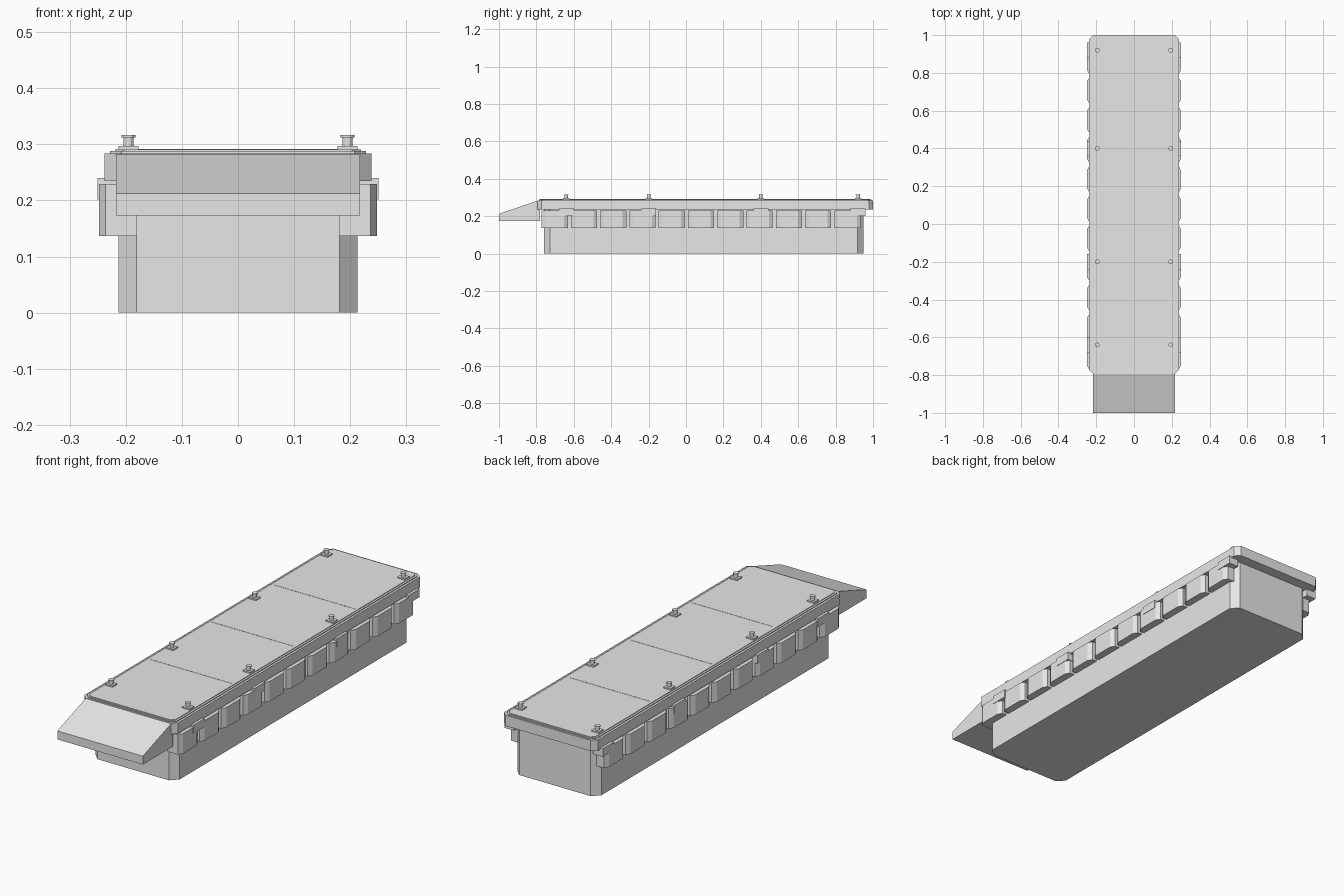
import bpy, bmesh

cube = bpy.data.objects.get("Cube")
if cube:
    bpy.data.objects.remove(cube, do_unlink=True)

grey = bpy.data.materials.new("light_grey")
grey.use_nodes = True
grey.diffuse_color = (0.8, 0.8, 0.8, 1)
grey.node_tree.nodes["Principled BSDF"].inputs["Base Color"].default_value = (0.8, 0.8, 0.8, 1)


def finish(name, bm):
    bmesh.ops.recalc_face_normals(bm, faces=bm.faces)
    mesh = bpy.data.meshes.new(name)
    bm.to_mesh(mesh)
    bm.free()
    mesh.materials.append(grey)
    obj = bpy.data.objects.new(name, mesh)
    bpy.context.collection.objects.link(obj)
    return obj


def extrude(bm, points, offset):
    """Add a closed prism from an outline of 3D points."""
    face = bm.faces.new([bm.verts.new(p) for p in points])
    made = bmesh.ops.extrude_face_region(bm, geom=[face], use_keep_orig=True)
    moved = [v for v in made["geom"] if isinstance(v, bmesh.types.BMVert)]
    bmesh.ops.translate(bm, verts=moved, vec=offset)


def slab(bm, x, y, z, cut=0.0):
    """Add a block, with its upright corners cut off if asked."""
    (x0, x1), (y0, y1), (z0, z1) = x, y, z
    if cut:
        plan = [(x0 + cut, y0), (x1 - cut, y0), (x1, y0 + cut), (x1, y1 - cut),
                (x1 - cut, y1), (x0 + cut, y1), (x0, y1 - cut), (x0, y0 + cut)]
    else:
        plan = [(x0, y0), (x1, y0), (x1, y1), (x0, y1)]
    extrude(bm, [(a, b, z0) for a, b in plan], (0, 0, z1 - z0))


def block(name, x, y, z, cut=0.0):
    bm = bmesh.new()
    slab(bm, x, y, z, cut)
    return finish(name, bm)


def mirror(obj):
    obj.modifiers.new("Mirror", 'MIRROR')


# Hull and layered deck
block("hull", (-0.213, 0.213), (-0.76, 0.95), (0, 0.238), 0.032)
block("deck", (-0.238, 0.238), (-0.795, 1.0), (0.235, 0.284), 0.022)
block("deck_rim", (-0.228, 0.228), (-0.787, 0.992), (0.284, 0.288), 0.02)
block("deck_plate", (-0.219, 0.219), (-0.78, 0.985), (0.288, 0.291), 0.016)

# Sloping bow ramp
bm = bmesh.new()
side = [(-1.0, 0.173), (-1.0, 0.212), (-0.79, 0.284), (-0.78, 0.284), (-0.78, 0.173)]
extrude(bm, [(-0.217, y, z) for y, z in side], (0.434, 0, 0))
finish("bow_ramp", bm)

# Seams between deck panels
bm = bmesh.new()
for i in range(3):
    y = -0.34 + 0.4475 * i
    slab(bm, (-0.205, 0.205), (y - 0.002, y + 0.002), (0.291, 0.292))
finish("deck_seams", bm)

# Row of tapered fenders along each side
bm = bmesh.new()
for i in range(11):
    y = -0.702 + 0.1565 * i
    inner = 0.18 if i == 0 else 0.2
    half = 0.07
    plan = [(inner, y - half), (0.236, y - half), (0.248, y - half + 0.02),
            (0.248, y + half - 0.02), (0.236, y + half), (inner, y + half)]
    extrude(bm, [(a, b, 0.137) for a, b in plan], (0, 0, 0.092))
mirror(finish("side_fenders", bm))

# Brackets and bollards share the same stations
stations = (-0.64, -0.2, 0.4, 0.92)
bm = bmesh.new()
for y in stations:
    slab(bm, (0.2, 0.25), (y - 0.04, y + 0.04), (0.202, 0.24))
mirror(finish("side_brackets", bm))

bm = bmesh.new()
for y in stations:
    slab(bm, (0.177, 0.213), (y - 0.017, y + 0.017), (0.291, 0.297))
mirror(finish("bollard_bases", bm))

for label, radius, low, high in (("posts", 0.009, 0.297, 0.313), ("caps", 0.0125, 0.312, 0.317)):
    bm = bmesh.new()
    for y in stations:
        made = bmesh.ops.create_cone(bm, cap_ends=True, segments=12, radius1=radius,
                                     radius2=radius, depth=high - low)
        bmesh.ops.translate(bm, verts=made["verts"], vec=(0.195, y, (low + high) / 2))
    mirror(finish("bollard_" + label, bm))
